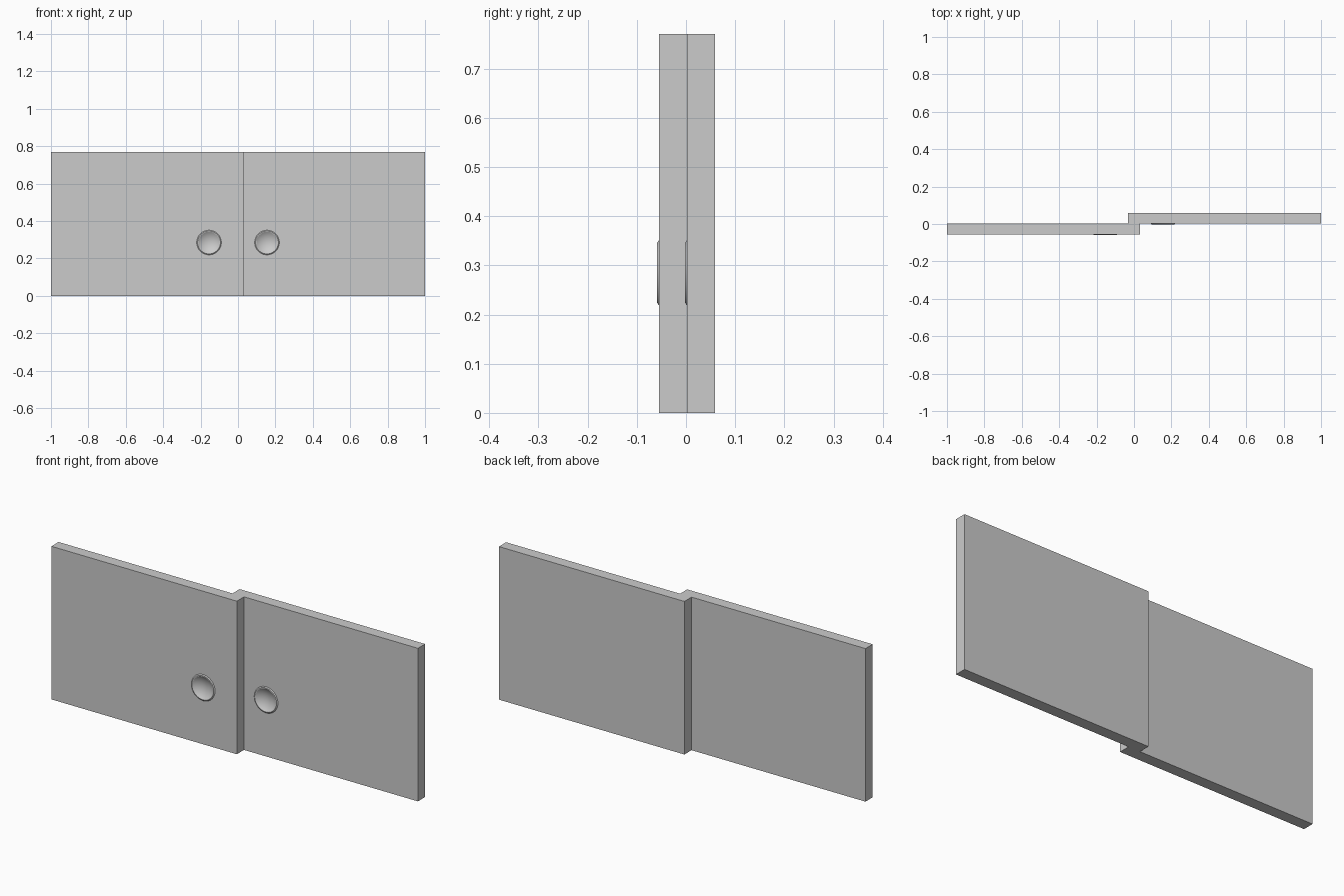
import bpy, bmesh, math
from mathutils import Matrix, Vector

cube = bpy.data.objects.get("Cube")
if cube:
    bpy.data.objects.remove(cube, do_unlink=True)

HEIGHT, THICK, OVERLAP = 0.77, 0.057, 0.032
PULL_X, PULL_Z = 0.155, 0.285
RIM, BOWL, PROUD, DEPTH = 0.066, 0.057, 0.0035, 0.015

grey = bpy.data.materials.new("light grey")
grey.use_nodes = True
grey.diffuse_color = (0.6, 0.6, 0.6, 1)
grey.node_tree.nodes["Principled BSDF"].inputs["Base Color"].default_value = (0.6, 0.6, 0.6, 1)


def make_object(name, bm):
    bmesh.ops.recalc_face_normals(bm, faces=bm.faces)
    mesh = bpy.data.meshes.new(name)
    bm.to_mesh(mesh)
    bm.free()
    mesh.materials.append(grey)
    obj = bpy.data.objects.new(name, mesh)
    bpy.context.collection.objects.link(obj)
    return obj


def panel(name, x0, x1, y0):
    bm = bmesh.new()
    bmesh.ops.create_cube(bm, size=1)
    bmesh.ops.scale(bm, vec=(x1 - x0, THICK, HEIGHT), verts=bm.verts)
    bmesh.ops.translate(bm, vec=((x0 + x1) / 2, y0 + THICK / 2, HEIGHT / 2), verts=bm.verts)
    return make_object(name, bm)


def lathe(name, profile, centre, sides=48):
    """Spin (radius, y) points about the y axis through centre."""
    bm = bmesh.new()
    verts = [bm.verts.new((r, y, 0)) for r, y in profile]
    edges = [bm.edges.new(pair) for pair in zip(verts, verts[1:])]
    bmesh.ops.spin(bm, geom=verts + edges, cent=(0, 0, 0), axis=(0, 1, 0),
                   angle=math.tau, steps=sides)
    bmesh.ops.remove_doubles(bm, verts=bm.verts, dist=1e-5)
    bmesh.ops.translate(bm, vec=centre, verts=bm.verts)
    return make_object(name, bm)


def finger_pull(side, door, x, face_y):
    centre = Vector((x, face_y, PULL_Z))
    # Round pocket in the door
    hole = lathe("pocket_cutter", [(0, -0.02), (BOWL + 0.002, -0.02),
                                   (BOWL + 0.002, DEPTH + 0.003), (0, DEPTH + 0.003)], centre)
    hole.hide_render = True
    cut = door.modifiers.new("pocket", 'BOOLEAN')
    cut.object, cut.solver = hole, 'EXACT'
    bpy.context.view_layer.objects.active = door
    bpy.ops.object.modifier_apply(modifier=cut.name)
    bpy.data.objects.remove(hole, do_unlink=True)
    # Bevelled rim running into a shallow spherical bowl
    depth = DEPTH + PROUD
    radius = (BOWL ** 2 + depth ** 2) / (2 * depth)
    sweep = math.asin(BOWL / radius)
    bowl = [(radius * math.sin(a), DEPTH - radius * (1 - math.cos(a)))
            for a in (sweep * (1 - i / 10) for i in range(11))]
    pull = lathe(side + "_finger_pull", [(RIM, 0), (RIM - 0.005, -PROUD)] + bowl, centre)
    # Face the visible side outward
    bm = bmesh.new()
    bm.from_mesh(pull.data)
    middle = min(bm.faces, key=lambda f: (f.calc_center_median() - centre).xz.length)
    if middle.normal.y > 0:
        bmesh.ops.reverse_faces(bm, faces=bm.faces)
    bm.to_mesh(pull.data)
    bm.free()
    bpy.ops.object.select_all(action='DESELECT')
    pull.select_set(True)
    bpy.context.view_layer.objects.active = pull
    bpy.ops.object.shade_smooth_by_angle(angle=math.radians(25))


# Two overlapping sliding doors, the right one in front
front_y = PROUD / 2 - THICK
back_y = PROUD / 2
right_door = panel("right_door", -1, OVERLAP, front_y)
left_door = panel("left_door", -OVERLAP, 1, back_y)
finger_pull("right", right_door, -PULL_X, front_y)
finger_pull("left", left_door, PULL_X, back_y)
